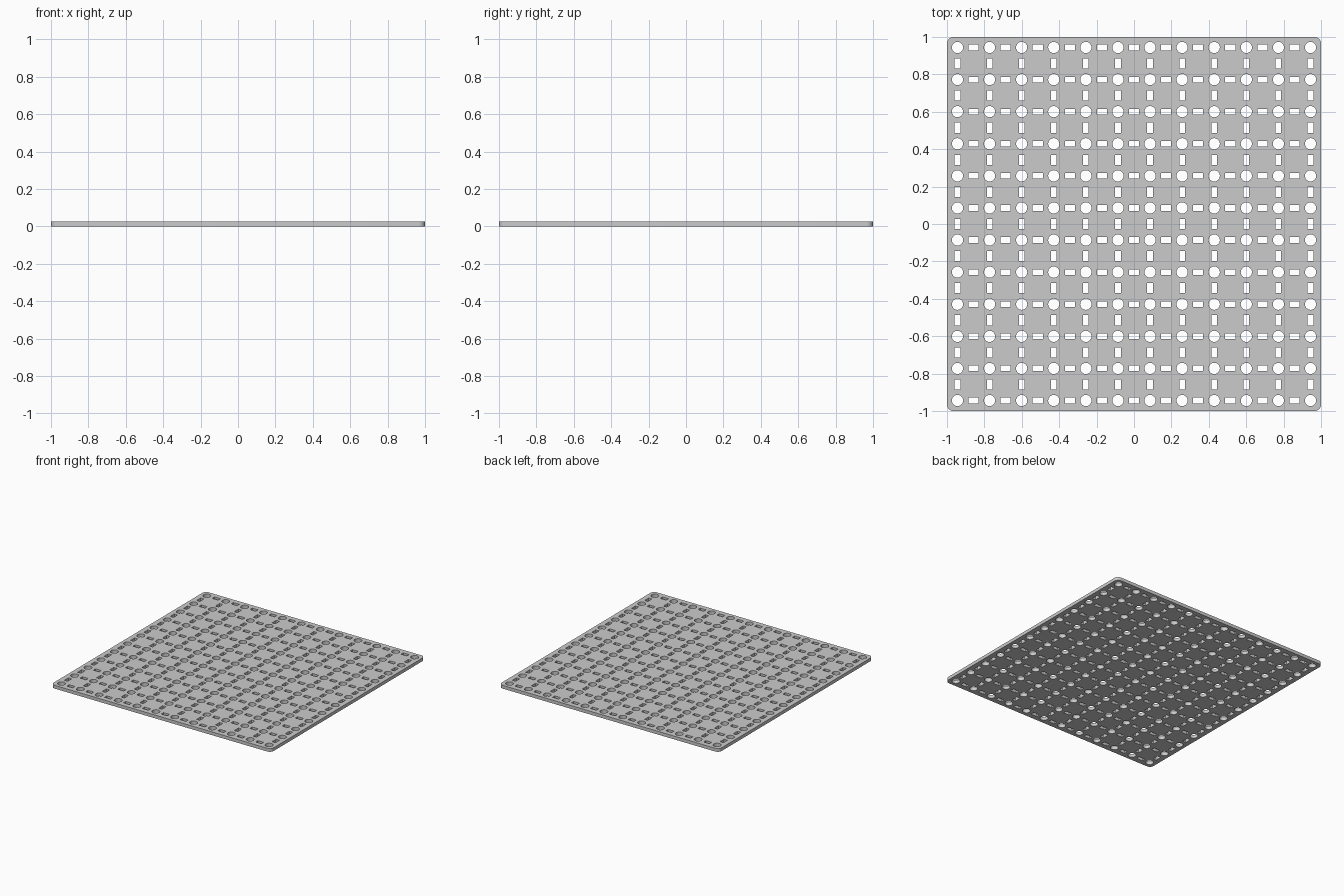
import bpy, bmesh
from math import pi, cos, sin

if "Cube" in bpy.data.objects:
    bpy.data.objects.remove(bpy.data.objects["Cube"])

N = 12               # holes per side
PITCH = 0.1716
THICK = 0.027
HOLE_R = 0.03
SLOT_L, SLOT_W = 0.054, 0.03
CORNER = 0.035

curve = bpy.data.curves.new("perforated_plate_outline", 'CURVE')
curve.dimensions = '2D'
curve.fill_mode = 'BOTH'
curve.extrude = THICK / 2


def loop(points):
    s = curve.splines.new('POLY')
    s.points.add(len(points) - 1)
    for p, (x, y) in zip(s.points, points):
        p.co = (x, y, 0, 1)
    s.use_cyclic_u = True


def rect(cx, cy, w, h):
    loop([(cx + sx * w / 2, cy + sy * h / 2)
          for sx, sy in ((-1, -1), (1, -1), (1, 1), (-1, 1))])


# Rounded square outline
c = 1 - CORNER
outline = []
for i, (sx, sy) in enumerate(((1, 1), (-1, 1), (-1, -1), (1, -1))):
    for k in range(9):
        a = (i + k / 8) * pi / 2
        outline.append((sx * c + CORNER * cos(a), sy * c + CORNER * sin(a)))
loop(outline)

# Round holes with slots between neighbours in both directions
pos = [(i - (N - 1) / 2) * PITCH for i in range(N)]
for i, a in enumerate(pos):
    for b in pos:
        loop([(a + HOLE_R * cos(2 * pi * k / 24), b + HOLE_R * sin(2 * pi * k / 24))
              for k in range(24)])
        if i < N - 1:
            m = a + PITCH / 2
            rect(m, b, SLOT_L, SLOT_W)
            rect(b, m, SLOT_W, SLOT_L)

# Turn the filled outline into a clean mesh plate resting on the ground
temp = bpy.data.objects.new("outline_helper", curve)
bpy.context.collection.objects.link(temp)
dg = bpy.context.evaluated_depsgraph_get()
mesh = bpy.data.meshes.new_from_object(temp.evaluated_get(dg))
bpy.data.objects.remove(temp)

bm = bmesh.new()
bm.from_mesh(mesh)
bmesh.ops.remove_doubles(bm, verts=bm.verts, dist=1e-5)
bmesh.ops.recalc_face_normals(bm, faces=bm.faces)
bmesh.ops.translate(bm, verts=bm.verts, vec=(0, 0, THICK / 2))
bm.to_mesh(mesh)
bm.free()

plate = bpy.data.objects.new("perforated_plate", mesh)
bpy.context.collection.objects.link(plate)
bpy.context.view_layer.objects.active = plate
plate.select_set(True)
bpy.ops.object.shade_smooth_by_angle(angle=pi / 6)
